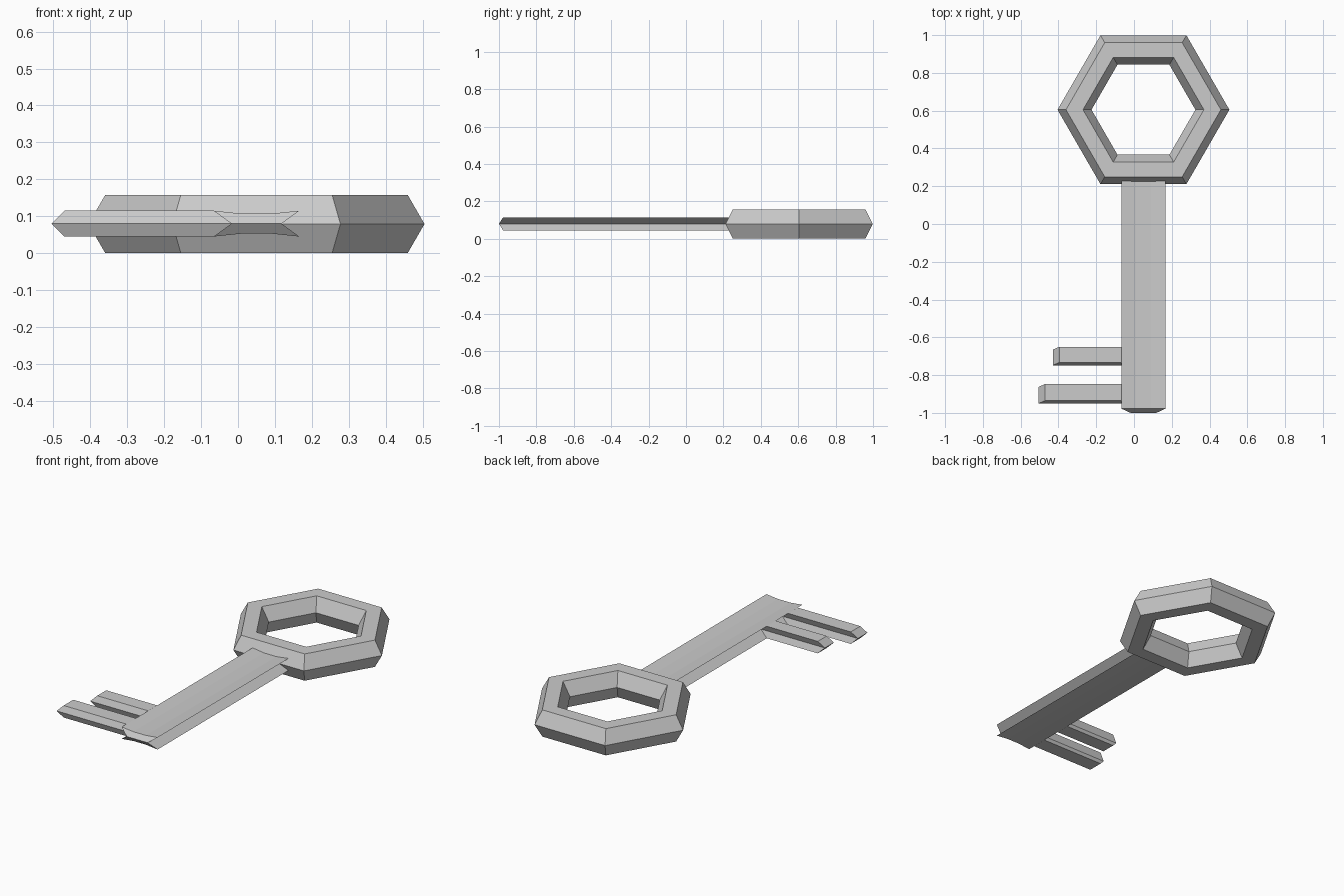
import bpy, bmesh

if "Cube" in bpy.data.objects:
    bpy.data.objects.remove(bpy.data.objects["Cube"])

MID = 0.08      # height of the middle plane
CX = 0.05       # shaft and bow centre line
HALF = 0.035    # half thickness of shaft and teeth

metal = bpy.data.materials.new("grey_metal")
metal.diffuse_color = (0.6, 0.6, 0.6, 1)
metal.use_nodes = True
metal.node_tree.nodes["Principled BSDF"].inputs["Base Color"].default_value = metal.diffuse_color


def make_object(name, bm):
    bmesh.ops.recalc_face_normals(bm, faces=bm.faces)
    mesh = bpy.data.meshes.new(name)
    bm.to_mesh(mesh)
    bm.free()
    mesh.materials.append(metal)
    ob = bpy.data.objects.new(name, mesh)
    bpy.context.collection.objects.link(ob)
    return ob


# Bow: hexagonal ring with a hexagonal cross-section
bpy.ops.mesh.primitive_torus_add(major_segments=6, minor_segments=6,
                                 major_radius=0.365, minor_radius=0.09,
                                 location=(CX, 0.605, MID - 0.001))
bow = bpy.context.object
bow.name = "bow"
bow.data.materials.append(metal)
for p in bow.data.polygons:
    p.use_smooth = False

# Shaft: slightly dished faces, grooved sides, front end wedged to a ridge
upper = [(-0.116, HALF), (-0.04, 0.027), (0.04, 0.027), (0.116, HALF)]
profile = ([(-0.068, 0)] + upper + [(0.068, 0)]
           + [(x, -z) for x, z in reversed(upper)])
bm = bmesh.new()
front = [bm.verts.new((CX + x, -1.0 if z == 0 else -0.978, MID + z)) for x, z in profile]
back = [bm.verts.new((CX + x, 0.28, MID + z)) for x, z in profile]
n = len(profile)
for i in range(n):
    j = (i + 1) % n
    bm.faces.new((front[i], front[j], back[j], back[i]))
bm.faces.new(back)
half = n // 2
bm.faces.new(front[:half + 1])
bm.faces.new(front[half:] + front[:1])
make_object("shaft", bm)


# Teeth: ridged front, grooved back, wedged tip
def tooth(name, tip, y_back, y_front):
    bm = bmesh.new()
    rings = []
    for z, tip_in, root, shift in ((-HALF, 0.035, -0.065, 0),
                                   (0, 0, -0.015, -0.015),
                                   (HALF, 0.035, -0.065, 0)):
        x0, a, b = tip + tip_in, y_front + shift, y_back + shift
        rings.append([bm.verts.new((x, y, MID + z))
                      for x, y in ((x0, a), (root, a), (root, b), (x0, b))])
    for lo, hi in zip(rings, rings[1:]):
        for i in range(4):
            j = (i + 1) % 4
            bm.faces.new((lo[i], lo[j], hi[j], hi[i]))
    bm.faces.new(rings[0])
    bm.faces.new(rings[-1])
    make_object(name, bm)


tooth("short_tooth", -0.43, -0.65, -0.733)
tooth("long_tooth", -0.505, -0.847, -0.935)
